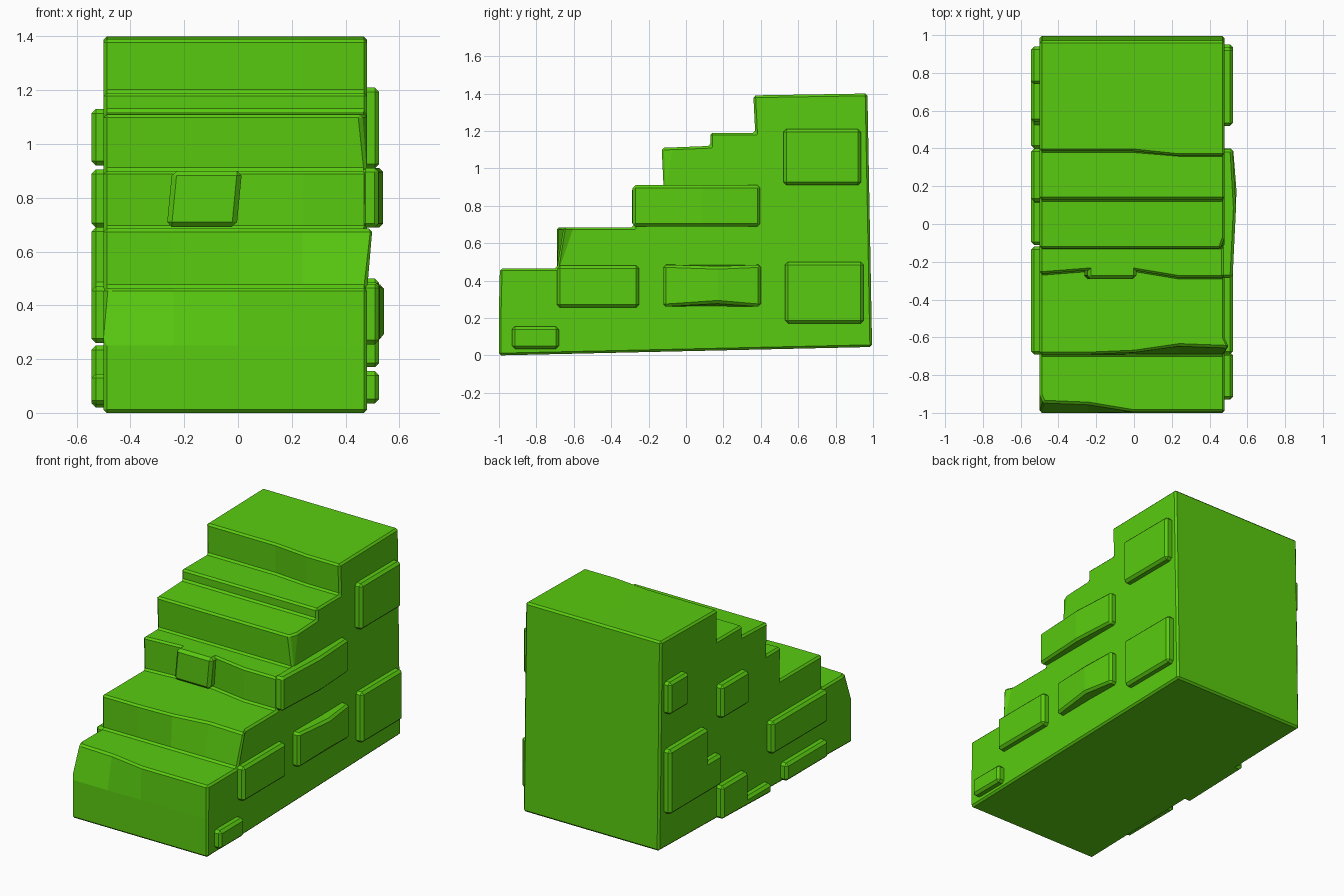
import bpy
import bmesh

cube = bpy.data.objects.get("Cube")
if cube:
    bpy.data.objects.remove(cube, do_unlink=True)

green = bpy.data.materials.new("grass_green")
green.use_nodes = True
colour = (0.10, 0.60, 0.005, 1)
green.diffuse_color = colour
green.node_tree.nodes["Principled BSDF"].inputs["Base Color"].default_value = colour


def finish(name, bm, bevel):
    """Turn a bmesh into a flat shaded object with chamfered edges."""
    bmesh.ops.recalc_face_normals(bm, faces=bm.faces)
    mesh = bpy.data.meshes.new(name)
    bm.to_mesh(mesh)
    bm.free()
    mesh.materials.append(green)
    obj = bpy.data.objects.new(name, mesh)
    bpy.context.collection.objects.link(obj)
    mod = obj.modifiers.new("chamfer", "BEVEL")
    mod.width = bevel
    mod.segments = 1
    mod.limit_method = 'ANGLE'
    mod.angle_limit = 0.75
    return obj


def loft(bm, rings):
    """Join equal rings of points into a closed solid; returns the end faces."""
    loops = [[bm.verts.new(p) for p in ring] for ring in rings]
    n = len(loops[0])
    for a, b in zip(loops, loops[1:]):
        for i in range(n):
            j = (i + 1) % n
            bm.faces.new((a[i], a[j], b[j], b[i]))
    return loops, bm.faces.new(loops[0]), bm.faces.new(loops[-1])


# Staircase body: side profile (y, z) swept through stations with worn edges
stations = (-0.5, -0.24, 0, 0.24, 0.48)
profile = [
    (-1, 0), (-1, 0.25), (-0.995, 0.465), (-0.9, 0.465),
    (-0.69, 0.465), (-0.69, 0.685), (-0.6, 0.685),
    (-0.28, 0.685), (-0.285, 0.9),
    (-0.12, 0.9), (-0.13, 1.11), (-0.07, 1.112),
    (0.13, 1.12), (0.13, 1.19), (0.37, 1.19), (0.36, 1.39),
    (0.97, 1.4), (0.995, 0.045),
]
wear_y = {
    2: (0.05, 0.04, 0, 0, 0),
    5: (0, 0, 0.01, 0.045, 0.035),
    7: (0.02, 0.04, 0.04, 0, 0),
    8: (0.02, 0.04, 0.04, 0, 0),
    14: (0.02, 0.02, 0.02, 0, 0),
    15: (0.025, 0.025, 0.025, 0, 0),
}
shift_left = {2: 0.02}
shift_right = {5: 0.025, 10: -0.022}

rings = []
for s, x in enumerate(stations):
    ring = []
    for i, (y, z) in enumerate(profile):
        dx = 0
        if s == 0:
            dx = shift_left.get(i, 0)
        elif s == len(stations) - 1:
            dx = shift_right.get(i, 0)
        ring.append((x + dx, y + wear_y.get(i, [0] * 5)[s], z))
    rings.append(ring)
bm = bmesh.new()
loops, left_cap, right_cap = loft(bm, rings)
# Separate each worn corner from the side wall with its own small triangle
for loop, shifts in ((loops[0], shift_left), (loops[-1], shift_right)):
    for i in shifts:
        bmesh.utils.face_split(
            next(f for f in loop[i].link_faces if all(v in loop for v in f.verts)),
            loop[i - 1], loop[i + 1])
finish("stair_body", bm, 0.012)


# Raised bricks on the side walls
def side_brick(name, outline, inner, outer, bevel=0.016):
    bm = bmesh.new()
    loft(bm, [[(x, y, z) for y, z in outline] for x in (inner, outer)])
    return finish(name, bm, bevel)


def rect(y0, y1, z0, z1):
    return [(y0, z0), (y1, z0), (y1, z1), (y0, z1)]


def bulged_brick(name, y0, y1, z0, z1, outer, bulge, pinch):
    """Brick whose outer face swells along a vertical middle crease."""
    mid = (y0 + y1) / 2 + 0.03
    outline = [(y0, z0), (mid, z0), (y1, z0), (y1, z1), (mid, z1), (y0, z1)]
    bm = bmesh.new()
    loops, _, face = loft(bm, [[(x, y, z) for y, z in outline] for x in (0.46, outer)])
    low, high = loops[1][1], loops[1][4]
    bmesh.utils.face_split(face, low, high)
    low.co.x += bulge
    high.co.x += bulge
    low.co.z += pinch
    high.co.z -= pinch / 2
    finish(name, bm, 0.014)


for name, box in {
    "left_small_foot_brick": (-0.93, -0.68, 0.035, 0.155),
    "left_front_brick": (-0.69, -0.25, 0.255, 0.48),
    "left_low_back_brick": (0.53, 0.95, 0.17, 0.5),
    "left_high_back_brick": (0.52, 0.935, 0.91, 1.21),
}.items():
    side_brick(name, rect(*box), 0.46, 0.525)
bulged_brick("left_middle_brick", -0.12, 0.4, 0.26, 0.485, 0.525, 0.018, 0.02)
bulged_brick("left_upper_brick", -0.285, 0.395, 0.69, 0.91, 0.522, 0.018, 0)

for name, box in {
    "right_high_back_brick": (0.74, 0.94, 0.92, 1.13),
    "right_upper_brick": (0.12, 0.4, 0.69, 0.905),
    "right_front_brick": (-0.69, -0.12, 0.26, 0.47),
    "right_foot_brick": (-0.69, -0.26, 0.03, 0.145),
}.items():
    side_brick(name, rect(*box), -0.46, -0.545)

# Two stepped bricks
side_brick("right_stepped_back_brick",
           [(0.4, 0.27), (0.94, 0.27), (0.94, 0.69), (0.54, 0.69), (0.54, 0.47), (0.4, 0.47)],
           -0.46, -0.545)
side_brick("right_stepped_low_brick",
           [(-0.11, 0.02), (0.4, 0.035), (0.4, 0.25), (0.13, 0.25), (0.13, 0.085), (-0.11, 0.085)],
           -0.46, -0.545)

# Leaning brick set in the third riser
bm = bmesh.new()
front = [(-0.265, 0.692), (-0.005, 0.692), (0.015, 0.9), (-0.245, 0.9)]
loft(bm, [[(x, y, z) for x, z in front] for y in (-0.2, -0.29)])
finish("riser_brick", bm, 0.018)
